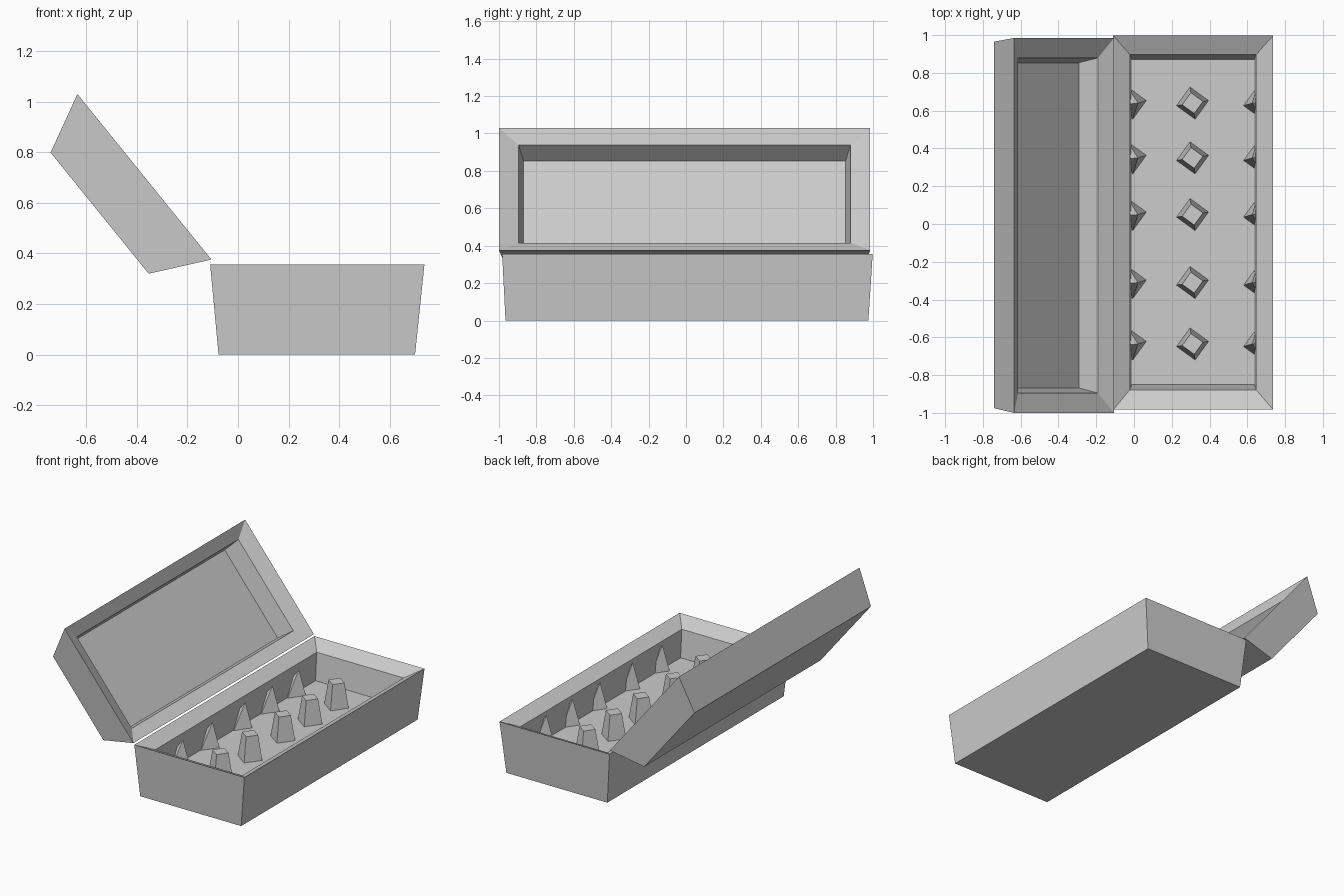
import bpy, bmesh
from math import sin, cos, radians, pi
from mathutils import Matrix, Vector

cube = bpy.data.objects.get("Cube")
if cube:
    bpy.data.objects.remove(cube, do_unlink=True)

# Single card-grey material
grey = bpy.data.materials.new("card_grey")
grey.use_nodes = True
colour = (0.604, 0.604, 0.604, 1)
grey.diffuse_color = colour
bsdf = grey.node_tree.nodes["Principled BSDF"]
bsdf.inputs["Base Color"].default_value = colour
bsdf.inputs["Roughness"].default_value = 0.9


def rect(x0, x1, y0, y1, z):
    return [(x0, y0, z), (x1, y0, z), (x1, y1, z), (x0, y1, z)]


def diamond(x, y, z, radius):
    angles = [radians(9) + i * pi / 2 for i in range(4)]
    return [(x + radius * cos(a), y + radius * sin(a), z) for a in angles]


def loft(bm, rings):
    """Skin four-sided rings and cap both ends."""
    loops = [[bm.verts.new(p) for p in ring] for ring in rings]
    for a, b in zip(loops, loops[1:]):
        for i in range(4):
            j = (i + 1) % 4
            bm.faces.new((a[i], a[j], b[j], b[i]))
    bm.faces.new(loops[0][::-1])
    bm.faces.new(loops[-1])


def finish(name, bm, matrix=Matrix()):
    bmesh.ops.recalc_face_normals(bm, faces=bm.faces)
    mesh = bpy.data.meshes.new(name)
    bm.to_mesh(mesh)
    bm.free()
    mesh.materials.append(grey)
    obj = bpy.data.objects.new(name, mesh)
    obj.matrix_world = matrix
    bpy.context.collection.objects.link(obj)


# Tray: outer wall, sloping rim, inner wall, raised floor
FLOOR, RIM = 0.12, 0.355
bm = bmesh.new()
loft(bm, [rect(-0.077, 0.70, -0.965, 0.975, 0),
          rect(-0.11, 0.737, -0.983, 0.998, RIM),
          rect(-0.022, 0.647, -0.878, 0.897, RIM - 0.05),
          rect(-0.012, 0.637, -0.85, 0.87, FLOOR)])
finish("tray", bm)

# Lid: same construction, modelled flat then swung open
bm = bmesh.new()
half = 0.421
loft(bm, [rect(0.113 - half, half - 0.113, -0.975, 0.965, -0.228),
          rect(-half, half, -1.0, 0.985, 0),
          rect(0.085 - half, half - 0.085, -0.895, 0.88, -0.041),
          rect(0.097 - half, half - 0.097, -0.868, 0.853, -0.162)])
swing = Matrix.Translation((-0.37, 0, 0.7025)) @ Matrix.Rotation(radians(51), 4, 'Y')
finish("lid", bm, swing)

# Dividers: blunt posts down the middle, pointed ones set into the side walls
ROWS = (0.64, 0.35, 0.05, -0.31, -0.635)
TOP = 0.29
BASE_RADIUS = 0.086

bm = bmesh.new()
for y in ROWS:
    loft(bm, [diamond(0.31, y, FLOOR, BASE_RADIUS), diamond(0.31, y, TOP, 0.056)])
finish("middle_posts", bm)

for name, x, tip, wall, side in (("hinge_side_posts", -0.02, 0.02, -0.018, -1),
                                 ("open_side_posts", 0.665, 0.627, 0.643, 1)):
    bm = bmesh.new()
    for y in ROWS:
        loft(bm, [diamond(x, y, FLOOR, BASE_RADIUS), diamond(tip, y, TOP, 0.002)])
    # Trim away the half hidden in the wall
    bmesh.ops.bisect_plane(bm, geom=bm.verts[:] + bm.edges[:] + bm.faces[:],
                           plane_co=Vector((wall, 0, 0)),
                           plane_no=Vector((side, 0, 0)), clear_outer=True)
    bmesh.ops.holes_fill(bm, edges=[e for e in bm.edges if e.is_boundary], sides=0)
    finish(name, bm)
